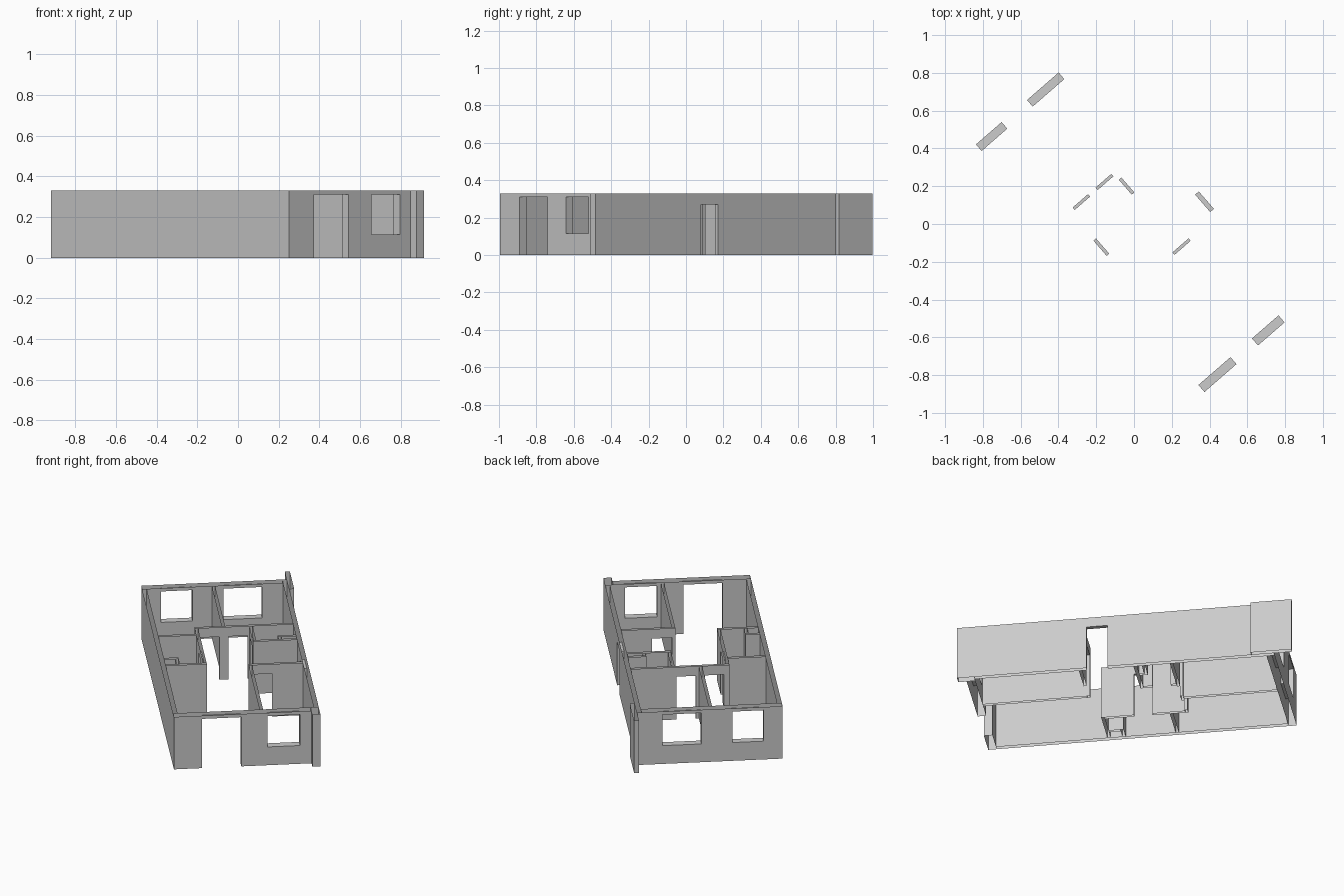
import bpy, bmesh, math
from mathutils import Vector, Matrix

if "Cube" in bpy.data.objects:
    bpy.data.objects.remove(bpy.data.objects["Cube"], do_unlink=True)

HEIGHT = 0.33
TURN = Matrix.Rotation(math.radians(41), 4, 'Z')

plaster = bpy.data.materials.new("plaster_grey")
plaster.use_nodes = True
GREY = (0.6, 0.6, 0.6, 1)
plaster.diffuse_color = GREY
plaster.node_tree.nodes["Principled BSDF"].inputs["Base Color"].default_value = GREY


def wall(name, axis, start, end, near, far, openings=()):
    """Hollow wall, open at top and bottom; openings are (from, to, bottom, top)."""
    bm = bmesh.new()

    def quad(corners, normal):
        pts = [Vector((a, b, z) if axis == 'u' else (b, a, z)) for a, b, z in corners]
        n = Vector(normal) if axis == 'u' else Vector((normal[1], normal[0], normal[2]))
        if (pts[1] - pts[0]).cross(pts[2] - pts[0]).dot(n) < 0:
            pts.reverse()
        bm.faces.new([bm.verts.new(p) for p in pts])

    def side(a, b, low, high):
        for depth, n in ((near, -1), (far, 1)):
            quad([(a, depth, low), (b, depth, low), (b, depth, high), (a, depth, high)], (0, n, 0))

    def upright(a, low, high, n):
        quad([(a, near, low), (a, far, low), (a, far, high), (a, near, high)], (n, 0, 0))

    def level(a, b, z, n):
        quad([(a, near, z), (b, near, z), (b, far, z), (a, far, z)], (0, 0, n))

    upright(start, 0, HEIGHT, -1)
    upright(end, 0, HEIGHT, 1)
    here = start
    for a, b, low, high in openings:
        side(here, a, 0, HEIGHT)
        side(a, b, high, HEIGHT)
        level(a, b, high, -1)
        if low > 0:
            side(a, b, 0, low)
            level(a, b, low, 1)
        upright(a, low, high, 1)
        upright(b, low, high, -1)
        here = b
    side(here, end, 0, HEIGHT)

    bmesh.ops.remove_doubles(bm, verts=bm.verts, dist=0.0001)
    bm.transform(TURN)
    mesh = bpy.data.meshes.new(name)
    bm.to_mesh(mesh)
    bm.free()
    mesh.materials.append(plaster)
    bpy.context.collection.objects.link(bpy.data.objects.new(name, mesh))


def window(a, b):
    return (a, b, 0.115, 0.31)


def door(a, b, top=0.27):
    return (a, b, 0, top)


# Outer shell
wall("front_wall", 'u', -0.464, 0.326, -0.916, -0.867,
     [door(-0.302, -0.077, 0.31), window(0.074, 0.26)])
wall("back_wall", 'u', -0.464, 0.346, 0.821, 0.867,
     [window(-0.355, -0.175), window(0.003, 0.225)])
wall("outer_wall_plain", 'v', -0.867, 0.821, -0.464, -0.438)
wall("outer_wall_entrance", 'v', -0.867, 0.867, 0.346, 0.372, [door(-0.217, -0.095)])
wall("front_corner_pier", 'v', -0.964, -0.867, 0.326, 0.372)
wall("back_corner_fin", 'v', 0.737, 0.973, 0.372, 0.4)

# Rooms at the back
wall("back_rooms_cross_wall", 'u', -0.22, 0.346, 0.262, 0.279,
     [door(-0.188, -0.08), door(-0.027, 0.083)])
wall("back_rooms_partition", 'v', 0.279, 0.821, -0.063, -0.045)

# Plain side room with service shaft
wall("side_room_back_wall", 'u', -0.438, -0.22, 0.172, 0.19)
wall("side_room_front_wall", 'u', -0.438, -0.202, -0.222, -0.204)
wall("side_room_hall_wall", 'v', -0.204, 0.262, -0.22, -0.202, [door(-0.032, 0.074)])
wall("side_shaft_back", 'u', -0.438, -0.355, -0.135, -0.117)
wall("side_shaft_face", 'v', -0.204, -0.135, -0.373, -0.355)

# Small room beside the entrance, with service shaft
wall("small_room_hall_wall", 'v', 0.07, 0.262, 0.093, 0.111, [door(0.125, 0.23)])
wall("small_room_front_wall", 'u', 0.093, 0.346, 0.052, 0.07)
wall("small_shaft_back", 'u', 0.24, 0.346, 0.1, 0.118)
wall("small_shaft_face", 'v', 0.07, 0.1, 0.24, 0.258)

# Rooms at the front
wall("front_rooms_cross_wall", 'u', 0.035, 0.346, -0.264, -0.247, [door(0.055, 0.168)])
wall("front_rooms_partition", 'v', -0.867, -0.264, 0.035, 0.053)
